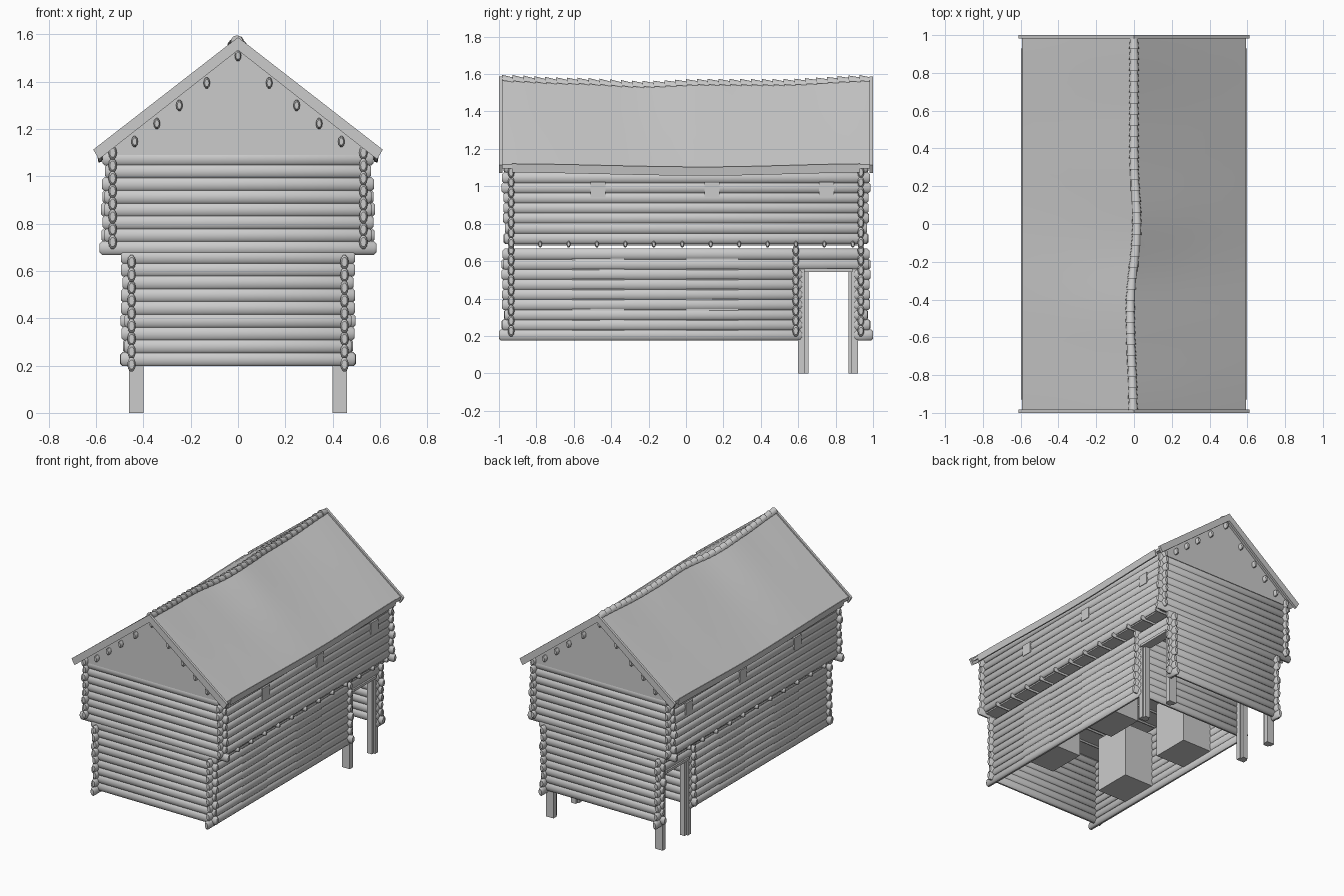
import bpy, bmesh, math, random
from mathutils import Vector

if "Cube" in bpy.data.objects:
    bpy.data.objects.remove(bpy.data.objects["Cube"])

random.seed(4)


def finish(bm, name, smooth=None):
    bmesh.ops.recalc_face_normals(bm, faces=bm.faces)
    me = bpy.data.meshes.new(name)
    bm.to_mesh(me)
    bm.free()
    ob = bpy.data.objects.new(name, me)
    bpy.context.collection.objects.link(ob)
    if smooth:
        bpy.ops.object.select_all(action='DESELECT')
        ob.select_set(True)
        bpy.context.view_layer.objects.active = ob
        bpy.ops.object.shade_smooth_by_angle(angle=math.radians(smooth))
    return ob


def loft(bm, rings):
    """Skin closed rings of points and cap both ends."""
    vs = [[bm.verts.new(p) for p in r] for r in rings]
    n = len(vs[0])
    for a, b in zip(vs, vs[1:]):
        for i in range(n):
            bm.faces.new((a[i], a[(i + 1) % n], b[(i + 1) % n], b[i]))
    bm.faces.new(vs[0])
    bm.faces.new(vs[-1])


def box(bm, x0, x1, y0, y1, z0, z1):
    loft(bm, [[(x0, y0, z), (x1, y0, z), (x1, y1, z), (x0, y1, z)] for z in (z0, z1)])


def log(bm, axis, a, b, c, z, rw=0.018, rh=0.031):
    """Oval log with rounded ends along x or y."""
    rings = []
    for t, s in ((a, .65), (a + .01, 1), (b - .01, 1), (b, .65)):
        ring = []
        for i in range(10):
            w = math.tau * i / 10
            o, h = c + rw * s * math.cos(w), z + rh * s * math.sin(w)
            ring.append((t, o, h) if axis == 'x' else (o, t, h))
        rings.append(ring)
    loft(bm, rings)


def interp(pts, y):
    for (y0, v0), (y1, v1) in zip(pts, pts[1:]):
        if y <= y1:
            t = (y - y0) / (y1 - y0)
            return v0 + (v1 - v0) * t * t * (3 - 2 * t)
    return pts[-1][1]


def jitter(v):
    return v + random.uniform(-.012, .008)


RIDGE_Z = [(-1, 1.572), (-.6, 1.557), (-.22, 1.54), (.08, 1.551), (.5, 1.55), (1, 1.572)]
RIDGE_X = [(-1, -.005), (-.45, -.02), (0, .015), (.35, 0), (1, 0)]
EAVE_Z = [(-1, 1.117), (.1, 1.10), (1, 1.117)]
PITCH, WALL_Y, LOW_X, UP_X = .054, .935, .45, .53
DOOR = (.62, .9)

# lower storey: end walls, cross wall and side walls interrupted by doorways
bm = bmesh.new()
for k in range(9):
    zx, zy = .227 + PITCH * k, .205 + PITCH * k
    for y in (-WALL_Y, WALL_Y, .587):
        e = jitter(.503 if k == 0 else .49)
        log(bm, 'x', -e, e, y, zx)
    for x in (-LOW_X, LOW_X):
        e = 1.0 if k == 0 else jitter(.98)
        if zy < .55:
            log(bm, 'y', -e, DOOR[0], x, zy)
            log(bm, 'y', DOOR[1], e, x, zy)
        else:
            log(bm, 'y', -e, e, x, zy)
finish(bm, "lower_log_walls", 40)

# upper storey walls, jutting out at the sides
bm = bmesh.new()
for k in range(8):
    for y in (-WALL_Y, WALL_Y):
        e = .585 if k == 0 else jitter(.572)
        log(bm, 'x', -e, e, y, .697 + PITCH * k)
    for x in (-UP_X, UP_X):
        e = jitter(.98)
        log(bm, 'y', -e, e, x, .722 + PITCH * k)
finish(bm, "upper_log_walls", 40)

# upper floor and its joists
bm = bmesh.new()
box(bm, -.53, .53, -.93, .93, .683, .697)
finish(bm, "upper_floor")
bm = bmesh.new()
for k in range(12):
    log(bm, 'x', -.558, .558, -.78 + .152 * k, .69, .011, .018)
finish(bm, "floor_joists", 40)

# storage bins inside the lower room
bm = bmesh.new()
for s in (-1, 1):
    for y in (-.47, .14):
        a, b = sorted((s * .2, s * .46))
        box(bm, a, b, y - .14, y + .14, .22, .62)
finish(bm, "storage_bins")

# door posts with stepped faces and lintels
bm = bmesh.new()
for s in (-1, 1):
    for y0, y1, y2 in ((.60, .635, .655), (.92, .885, .868)):
        a, b = sorted((s * .40, s * .46))
        box(bm, a, b, min(y0, y1), max(y0, y1), 0, .56)
        a, b = sorted((s * .41, s * .448))
        box(bm, a, b, min(y1, y2), max(y1, y2), 0, .545)
    a, b = sorted((s * .405, s * .472))
    box(bm, a, b, .63, .89, .542, .56)
finish(bm, "door_frames")

# small upper window shutters
bm = bmesh.new()
for s in (-1, 1):
    for y in (-.47, .14, .75):
        a, b = sorted((s * .515, s * .552))
        box(bm, a, b, y - .04, y + .04, .94, 1.022)
finish(bm, "window_shutters")

# gable boards
bm = bmesh.new()
for s in (-1, 1):
    loft(bm, [[(-.53, y, 1.09), (.53, y, 1.09), (.53, y, 1.135), (0, y, 1.55), (-.53, y, 1.135)]
              for y in (s * .925, s * .955)])
finish(bm, "gable_boards")

# purlin ends under the roof
bm = bmesh.new()
for s in (-1, 1):
    for x, z in ((0, 1.51), (.132, 1.395), (.248, 1.3), (.343, 1.223), (.437, 1.147)):
        for m in ((1, -1) if x else (1,)):
            a, b = sorted((s * .9, s * .982))
            log(bm, 'y', a, b, m * x, z, .014, .024)
finish(bm, "purlin_ends", 40)

# sagging roof slopes, and eave boards that follow them
N = 32
for s, side in ((-1, "left"), (1, "right")):
    roof, eave = [], []
    for i in range(N + 1):
        y = -.992 + 1.984 * i / N
        rx, rz, ez = interp(RIDGE_X, y), interp(RIDGE_Z, y), interp(EAVE_Z, y)
        top = [Vector((rx, y, rz)).lerp(Vector((s * .592, y, ez)), t) for t in (0, .33, .67, 1)]
        roof.append(top + [p - Vector((0, 0, .022)) for p in reversed(top)])
        if abs(y) < .985:
            eave.append([(s * .57, y, ez - .005), (s * .597, y, ez + .004),
                         (s * .59, y, ez - .043), (s * .575, y, ez - .038)])
    bm = bmesh.new()
    loft(bm, roof)
    finish(bm, side + "_roof_slope", 30)
    bm = bmesh.new()
    loft(bm, eave)
    finish(bm, side + "_eave_board", 30)

# verge boards at both gable ends
bm = bmesh.new()
for s in (-1, 1):
    for m in (-1, 1):
        loft(bm, [[(0, y, 1.588), (m * .612, y, 1.113), (m * .588, y, 1.072), (0, y, 1.533)]
                  for y in (s * .982, s * 1.0)])
finish(bm, "verge_boards")

# overlapping ridge tiles following the crooked ridge
bm = bmesh.new()
T = 34
for k in range(T):
    y0 = -.985 + 1.97 * k / T
    rings = []
    for y, r, lift in ((y0, .026, .006), (min(y0 + .064, .985), .021, -.002)):
        cx, cz = interp(RIDGE_X, y), interp(RIDGE_Z, y) - .008 + lift
        arc = [math.pi * (i / 6 * 1.1 - .05) for i in range(7)]
        rings.append([(cx + r * math.cos(a), y, cz + r * math.sin(a)) for a in arc])
    loft(bm, rings)
finish(bm, "ridge_tiles", 35)
